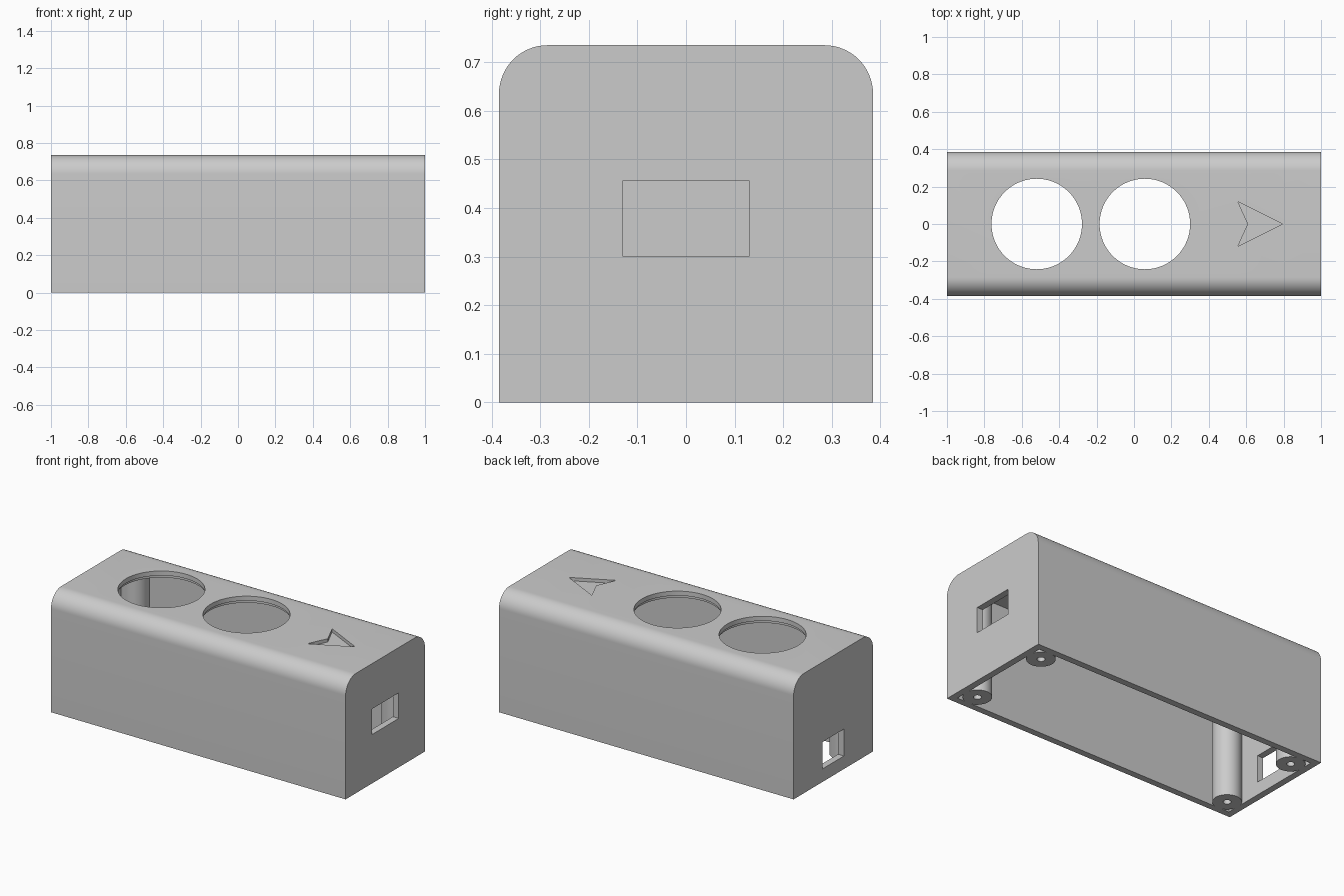
import bpy, bmesh, math

old = bpy.data.objects.get("Cube")
if old:
    bpy.data.objects.remove(old, do_unlink=True)

LENGTH, WIDTH, HEIGHT = 2.0, 0.77, 0.735
WALL, ROOF, FILLET = 0.04, 0.045, 0.1

grey = bpy.data.materials.new("plain grey")
grey.use_nodes = True
colour = (0.6, 0.6, 0.6, 1)
grey.diffuse_color = colour
grey.node_tree.nodes["Principled BSDF"].inputs["Base Color"].default_value = colour


def prism(name, points, shift):
    """Extrude a flat outline of 3D points along a vector."""
    bm = bmesh.new()
    face = bm.faces.new([bm.verts.new(p) for p in points])
    made = bmesh.ops.extrude_face_region(bm, geom=[face])["geom"]
    bmesh.ops.translate(bm, vec=shift, verts=[v for v in made if isinstance(v, bmesh.types.BMVert)])
    bmesh.ops.recalc_face_normals(bm, faces=bm.faces)
    mesh = bpy.data.meshes.new(name)
    bm.to_mesh(mesh)
    bm.free()
    mesh.materials.append(grey)
    obj = bpy.data.objects.new(name, mesh)
    bpy.context.collection.objects.link(obj)
    return obj


def box(name, x0, x1, y0, y1, z0, z1):
    return prism(name, [(x0, y0, z0), (x1, y0, z0), (x1, y1, z0), (x0, y1, z0)], (0, 0, z1 - z0))


def cylinder(name, x, y, r, z0, z1, sides=64):
    ring = [math.tau * i / sides for i in range(sides)]
    return prism(name, [(x + r * math.cos(a), y + r * math.sin(a), z0) for a in ring], (0, 0, z1 - z0))


def combine(target, tool, operation):
    """Apply a boolean and discard the tool."""
    mod = target.modifiers.new(operation, "BOOLEAN")
    mod.operation, mod.solver, mod.object = operation, "EXACT", tool
    bpy.ops.object.select_all(action="DESELECT")
    bpy.context.view_layer.objects.active = target
    target.select_set(True)
    bpy.ops.object.modifier_apply(modifier=mod.name)
    bpy.data.objects.remove(tool, do_unlink=True)


# Outer block with rounded upper long edges
half_l, half_w = LENGTH / 2, WIDTH / 2
outline = [(-half_l, -half_w, 0), (-half_l, half_w, 0)]
for side, start in ((1, 0), (-1, 90)):
    for i in range(17):
        a = math.radians(start + 90 * i / 16)
        outline.append((-half_l, side * (half_w - FILLET) + FILLET * math.cos(a),
                        HEIGHT - FILLET + FILLET * math.sin(a)))
housing = prism("housing", outline, (LENGTH, 0, 0))

# Hollow interior, open underneath
combine(housing, box("cavity", WALL - half_l, half_l - WALL, WALL - half_w, half_w - WALL,
                     -0.1, HEIGHT - ROOF), "DIFFERENCE")

# Corner screw posts with blind holes
for sx in (-1, 1):
    for sy in (-1, 1):
        x, y = sx * (half_l - 0.117), sy * (half_w - 0.117)
        combine(housing, cylinder("post", x, y, 0.08, 0, HEIGHT - ROOF + 0.005), "UNION")
        combine(housing, cylinder("screw_hole", x, y, 0.022, -0.05, 0.2, 24), "DIFFERENCE")

# Two round roof openings, slightly wider beneath the lip
for x in (-0.52, 0.058):
    combine(housing, cylinder("opening", x, 0, 0.242, HEIGHT - 0.1, HEIGHT + 0.1, 96), "DIFFERENCE")
    combine(housing, cylinder("recess", x, 0, 0.252, HEIGHT - 0.1, HEIGHT - 0.028, 96), "DIFFERENCE")

# Rectangular ports in the two ends
combine(housing, box("left_port", 0.9, 1.1, -0.13, 0.13, 0.3, 0.457), "DIFFERENCE")
combine(housing, box("right_port", -1.1, -0.9, -0.103, 0.103, 0.08, 0.245), "DIFFERENCE")

# Engraved direction arrow
arrow = [(0.795, 0), (0.555, 0.12), (0.61, 0), (0.555, -0.12)]
combine(housing, prism("arrow", [(x, y, HEIGHT - 0.02) for x, y in arrow], (0, 0, 0.1)), "DIFFERENCE")

bpy.context.view_layer.objects.active = housing
housing.select_set(True)
bpy.ops.object.shade_smooth_by_angle(angle=math.radians(30))
